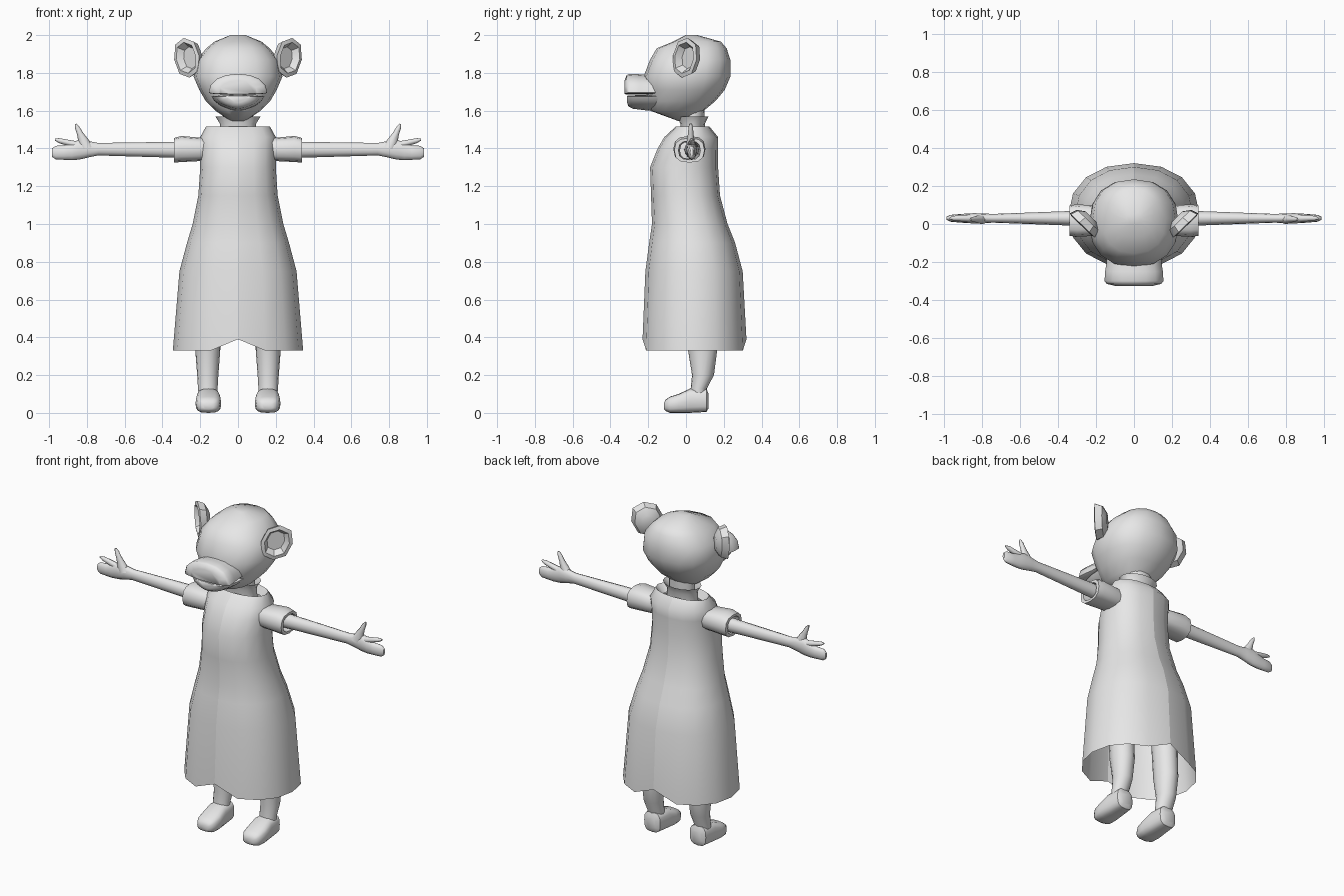
import bpy, bmesh, math
from mathutils import Vector

if "Cube" in bpy.data.objects:
    bpy.data.objects.remove(bpy.data.objects["Cube"])

grey = bpy.data.materials.new("plain_grey")
grey.use_nodes = True
grey.diffuse_color = (.8, .8, .8, 1)
grey.node_tree.nodes["Principled BSDF"].inputs["Base Color"].default_value = grey.diffuse_color


def signed_power(value, exponent):
    if abs(value) < 1e-6:
        return 0
    return math.copysign(abs(value) ** exponent, value)


def ring(centre, across, along, sides=16, squareness=2):
    """Superellipse cross-section spanned by two half-axis vectors."""
    centre, across, along = Vector(centre), Vector(across), Vector(along)
    points = []
    for step in range(sides):
        turn = math.tau * step / sides
        points.append(centre
                      + across * signed_power(math.cos(turn), 2 / squareness)
                      + along * signed_power(math.sin(turn), 2 / squareness))
    return points


def loft(name, rings, cap_start=True, cap_end=True, angle=50, centre_crease=False):
    """Skin a row of cross-sections and shade it smooth up to an angle."""
    bm = bmesh.new()
    rows = [[bm.verts.new(point) for point in section] for section in rings]
    for lower, upper in zip(rows, rows[1:]):
        for i in range(len(lower)):
            bm.faces.new((lower[i - 1], lower[i], upper[i], upper[i - 1]))
    if cap_start:
        bm.faces.new(rows[0])
    if cap_end:
        bm.faces.new(rows[-1])
    bmesh.ops.recalc_face_normals(bm, faces=bm.faces)
    mesh = bpy.data.meshes.new(name)
    bm.to_mesh(mesh)
    bm.free()
    mesh.materials.append(grey)
    part = bpy.data.objects.new(name, mesh)
    bpy.context.collection.objects.link(part)
    bpy.ops.object.select_all(action="DESELECT")
    part.select_set(True)
    bpy.context.view_layer.objects.active = part
    bpy.ops.object.shade_smooth_by_angle(angle=math.radians(angle))
    if centre_crease:
        for edge in mesh.edges:
            if all(abs(mesh.vertices[i].co.x) < 1e-4 for i in edge.vertices):
                edge.use_edge_sharp = True


def mirrored_pair(name, rings, **options):
    """Loft the left part and its mirror image on the right."""
    for side, sign in (("left_", 1), ("right_", -1)):
        flipped = [[Vector((p.x * sign, p.y, p.z)) for p in section] for section in rings]
        loft(side + name, flipped, **options)


def upright(rows, squareness=2):
    """Level rings from rows of height, half width, front and back."""
    return [ring((0, (front + back) / 2, height), (width, 0, 0),
                 (0, (back - front) / 2, 0), squareness=squareness)
            for height, width, front, back in rows]


def sideways(rows, depth_centre, sides=12, squareness=2):
    """Rings facing sideways from rows of x, height, half depth and half height."""
    return [ring((x, depth_centre, height), (0, depth, 0), (0, 0, tall), sides, squareness)
            for x, height, depth, tall in rows]


# Robe: open at the hem, creased and notched along the centre front and back
robe = upright([
    (.33, .345, -.23, .32),
    (.75, .31, -.215, .3),
    (.9, .27, -.195, .26),
    (1, .24, -.18, .22),
    (1.15, .21, -.185, .18),
    (1.3, .2, -.19, .17),
    (1.4, .2, -.15, .17),
    (1.46, .2, -.115, .17),
    (1.515, .17, -.055, .125),
    (1.47, .13, -.03, .1)], squareness=2.2)
for point in robe[0]:
    if abs(point.x) < 1e-4:
        point.z += .06
loft("robe", robe, cap_start=False, cap_end=False, angle=60, centre_crease=True)

# Neck inside a flared collar
loft("neck", upright([(1.4, .08, -.02, .09), (1.62, .08, -.02, .1)]))
loft("collar", upright([(1.46, .1, -.03, .1), (1.53, .095, -.03, .1),
                        (1.57, .12, -.045, .12)]), cap_start=False, cap_end=False)

# Head: narrow jaw, wide cheeks and a domed crown
loft("head", upright([
    (1.545, .04, -.04, .04),
    (1.6, .12, -.19, .095),
    (1.65, .17, -.2, .155),
    (1.71, .205, -.215, .205),
    (1.78, .235, -.225, .235),
    (1.87, .217, -.19, .235),
    (1.93, .168, -.155, .215),
    (1.965, .125, -.07, .185),
    (2, .04, 0, .06)], squareness=2.3))


def lip(name, seam, half_width, bulge, squareness, stations):
    """Half-round lip, flat at the mouth seam, swept from back to front."""
    rings = []
    for y, scale in stations:
        section = ring((0, y, seam), (half_width * scale, 0, 0), (0, 0, bulge * scale),
                       squareness=squareness)
        for point in section:
            if (point.z - seam) * bulge < 0:
                point.z = seam + (point.z - seam) * .1
        rings.append(section)
    loft(name, rings)


# Muzzle: wide upper lip over a smaller pointed lower lip
lip("upper_lip", 1.695, .155, .1, 2.2,
    [(-.1, .9), (-.2, .93), (-.25, .98), (-.3, 1), (-.315, .93), (-.325, .65)])
lip("lower_lip", 1.675, .12, -.065, 1.6,
    [(-.1, 1.2), (-.2, 1.15), (-.28, 1), (-.305, .8), (-.312, .5)])

# Cupped ears: eight-sided dishes turned outward
outward = Vector((.7, -.7, 0))
ear_centre = Vector((.265, 0, 1.88))
mirrored_pair("ear", [
    ring(ear_centre + outward * push, Vector((.066, .063, -.01)) * scale,
         Vector((.015, .015, .105)) * scale, sides=8, squareness=2.3)
    for scale, push in ((.45, -.055), (.85, -.03), (1, .01), (.78, .015), (.55, -.02))],
    angle=35)

# Short sleeves with the cuff turned inward
mirrored_pair("sleeve", sideways([
    (.14, 1.395, .07, .06),
    (.2, 1.395, .08, .062),
    (.3, 1.397, .085, .069),
    (.34, 1.39, .08, .065),
    (.34, 1.39, .058, .05),
    (.27, 1.39, .05, .045)], .018, squareness=2.6), cap_end=False, angle=40)

# Arms running into flat palms
mirrored_pair("arm_and_palm", sideways([
    (.16, 1.393, .04, .045),
    (.34, 1.393, .038, .042),
    (.74, 1.396, .023, .033),
    (.79, 1.396, .025, .043),
    (.84, 1.394, .027, .053),
    (.88, 1.384, .025, .046),
    (.92, 1.378, .022, .038),
    (.965, 1.378, .018, .036),
    (.985, 1.378, .008, .022)], .03), angle=60)

# Upper fingers
mirrored_pair("finger", sideways(
    [(.82 + .15 * t, 1.41 + .037 * t, r, r)
     for t, r in ((0, .022), (.4, .018), (.85, .013), (1, .005))], .03, sides=8), angle=60)

# Thumbs leaning outward as they rise
mirrored_pair("thumb", [
    ring((.8 + .06 * t, .025, 1.4 + .13 * t), (r, 0, -.3 * r), (0, .6 * r + .005, 0), sides=8)
    for t, r in ((0, .035), (.3, .027), (.6, .016), (.85, .012), (1, .004))], angle=60)

# Legs rising under the robe
mirrored_pair("leg", [
    ring((.16, y, height), (width, 0, 0), (0, depth, 0))
    for height, y, width, depth in (
        (.06, .065, .045, .04), (.13, .068, .052, .043), (.2, .09, .056, .058),
        (.33, .088, .066, .077), (.85, .06, .075, .085))])

# Rounded shoes, from heel to toe
mirrored_pair("shoe", [
    ring((.157, y, (sole + top) / 2), (width, 0, 0), (0, 0, (top - sole) / 2), squareness=3)
    for y, width, sole, top in (
        (.12, .035, .025, .1), (.108, .055, .005, .128), (.02, .063, 0, .128),
        (-.04, .068, 0, .1), (-.085, .062, 0, .086), (-.108, .048, .01, .07),
        (-.117, .028, .02, .052))])
